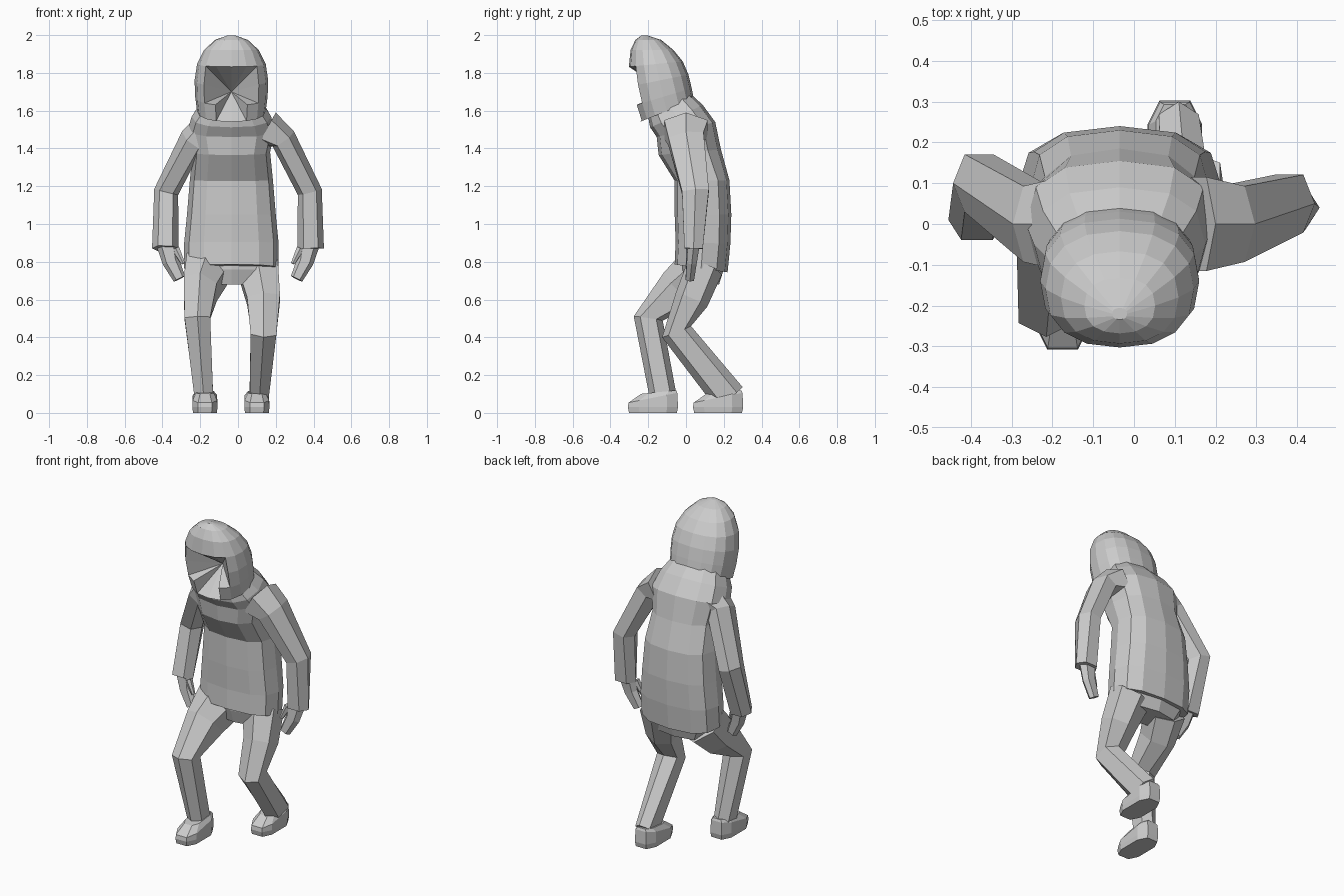
import bpy, bmesh, math

cube = bpy.data.objects.get("Cube")
if cube:
    bpy.data.objects.remove(cube, do_unlink=True)

grey = bpy.data.materials.new("plain grey")
grey.use_nodes = True
GREY = (.6, .6, .6, 1)
grey.diffuse_color = GREY
grey.node_tree.nodes["Principled BSDF"].inputs["Base Color"].default_value = GREY

MIDDLE = -.035  # the body stands a little to its right


def power(value, exponent):
    return math.copysign(abs(value) ** exponent, value)


def add_ring(bm, centre, width, depth, slope, sides, boxiness, turn):
    """One closed cross-section, sheared upwards by the slope along x and y."""
    ring = []
    for side in range(sides):
        angle = math.tau * (side + turn) / sides - math.pi / 2
        dx = width * power(math.cos(angle), boxiness)
        dy = depth * power(math.sin(angle), boxiness)
        dz = slope[0] * dx + slope[1] * dy
        ring.append(bm.verts.new((centre[0] + dx, centre[1] + dy, centre[2] + dz)))
    return ring


def loft(name, sections, sides=6, boxiness=.85, turn=0, opening=(), apex=None):
    """Skin sections of (centre, width, depth, slope); the opening lists how
    many faces to leave out on each side of the front in each row."""
    bm = bmesh.new()
    rings = [add_ring(bm, *section, sides, boxiness, turn) for section in sections]
    for row, (low, high) in enumerate(zip(rings, rings[1:])):
        gap = opening[row] if row < len(opening) else 0
        for side in range(gap, sides - gap):
            after = (side + 1) % sides
            bm.faces.new((low[side], low[after], high[after], high[side]))
    bm.faces.new(rings[0])
    bm.faces.new(rings[-1])
    if apex:
        # sink the opening to a point inside
        tip = bm.verts.new(apex)
        for edge in [e for e in bm.edges if e.is_boundary]:
            bm.faces.new((*edge.verts, tip))
    bmesh.ops.recalc_face_normals(bm, faces=bm.faces)
    mesh = bpy.data.meshes.new(name)
    bm.to_mesh(mesh)
    bm.free()
    mesh.materials.append(grey)
    bpy.context.collection.objects.link(bpy.data.objects.new(name, mesh))


def limb(name, path, start, end, turn=0):
    """Tube along a path, square to it, from one (width, depth) to another."""
    sections = []
    last = len(path) - 1
    for index, point in enumerate(path):
        before, after = path[max(index - 1, 0)], path[min(index + 1, last)]
        rise = after[2] - before[2]
        slope = [(before[axis] - after[axis]) / rise for axis in (0, 1)]
        width, depth = (a + (b - a) * index / last for a, b in zip(start, end))
        sections.append((point, width, depth, slope))
    loft(name, sections, turn=turn)


# Torso: height, y, half width, half depth; hem and neck tilt most
torso = [
    (.765, .08, .25, .14),
    (.9, .09, .25, .145),
    (1.05, .09, .235, .15),
    (1.23, .085, .22, .145),
    (1.38, .02, .205, .165),
    (1.5, 0, .23, .155),
    (1.57, -.05, .21, .14),
    (1.63, -.09, .17, .11),
]
loft("torso", [((MIDDLE, y, z), width, depth, (0, 4 * (z - 1.1) ** 3))
               for z, y, width, depth in torso], sides=12, boxiness=.78)

# Hood: a dome on a narrowing neck, tilted down at the chin
hood = []
for step in range(-2, 5):
    angle = step * math.pi / 8.5
    size = math.cos(angle if step > 0 else angle / 2)
    centre = (MIDDLE, -.14 - .02 * step, 1.76 + .24 * math.sin(angle))
    hood.append((centre, .195 * size, .153 * size, (0, max(.2 - .1 * step, 0))))
loft("hood", hood, sides=16, boxiness=.85, opening=(1, 2, 2), apex=(MIDDLE, -.1, 1.7))

# Sleeves and hands
for label, side, elbow, cuff in (("left", 1, .05, .04), ("right", -1, .1, .01)):
    limb(label + "_sleeve", [
        (side * .15, 0, 1.5),
        (side * .24, 0, 1.45),
        (side * .38, elbow, 1.17),
        (side * .385, cuff, .87),
    ], (.05, .13), (.07, .055), turn=.5)
    limb(label + "_hand", [
        (side * .375, cuff, .89),
        (side * .355, cuff - .01, .8),
        (side * .31, cuff - .02, .71),
    ], (.055, .035), (.03, .025), turn=.5)
    limb(label + "_thumb", [
        (side * .33, cuff - .02, .87),
        (side * .29, cuff - .03, .79),
    ], (.02, .02), (.01, .01))

# Trousers
loft("pelvis", [((MIDDLE, .09, z), width, width / 2, (0, 0))
                for z, width in ((.68, .17), (.76, .22), (.9, .22))], sides=8)
ANKLE, THIGH = (.055, .07), (.12, .09)
limb("right_leg", [
    (-.18, -.12, .08),
    (-.215, -.2, .5),
    (-.2, -.035, .655),
    (-.165, .07, .76),
], ANKLE, THIGH)
limb("left_leg", [
    (.11, .23, .08),
    (.135, -.05, .43),
    (.135, .03, .6),
    (.105, .1, .77),
], ANKLE, THIGH)

# Shoes: narrow sole, full side, short sloping upper set back to the heel
for label, x, y in (("right", -.175, -.175), ("left", .1, .17)):
    loft(label + "_shoe", [
        ((x, y + back, z), .07 * size, .14 * size, (0, slope))
        for z, size, back, slope in ((0, .95, 0, 0), (.03, 1, 0, 0),
                                     (.08, .97, 0, .2), (.11, .7, .03, .1))
    ], sides=8, boxiness=.65, turn=.5)
